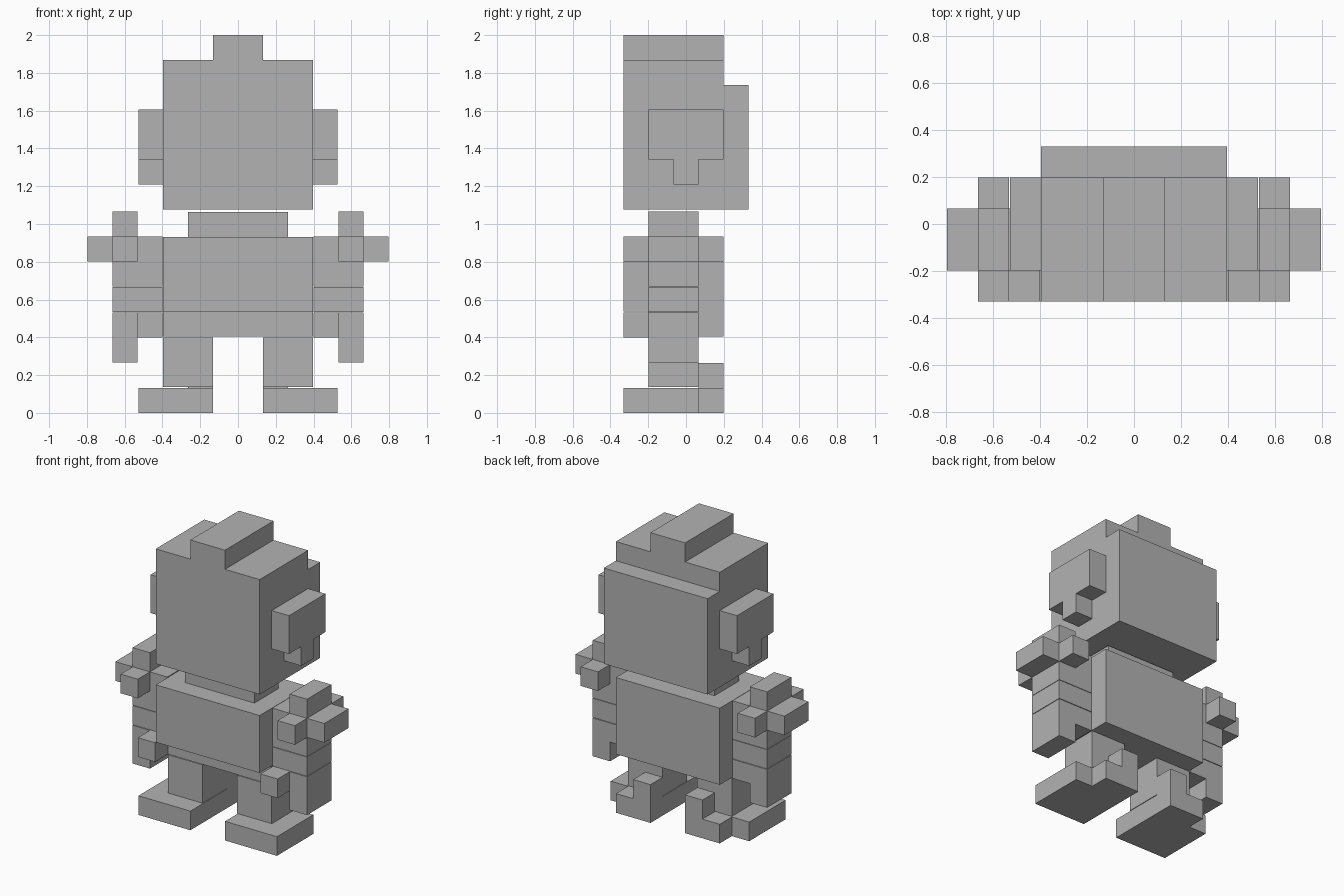
import bpy, bmesh
from itertools import product
from mathutils import Vector

if "Cube" in bpy.data.objects:
    bpy.data.objects.remove(bpy.data.objects["Cube"])

U = 0.132  # block size

grey = bpy.data.materials.new("plain grey")
grey.diffuse_color = (0.45, 0.45, 0.45, 1)
grey.use_nodes = True
grey.node_tree.nodes["Principled BSDF"].inputs["Base Color"].default_value = grey.diffuse_color


def blocks(name, boxes, z=0.0, x=0.0, side=1):
    """Merge block ranges (x0, x1, y0, y1, z0, z1) into one shell of outer faces."""
    cells = set()
    for x0, x1, y0, y1, z0, z1 in boxes:
        cells |= set(product(range(x0, x1), range(y0, y1), range(z0, z1)))
    bm = bmesh.new()
    for c in cells:
        for axis in range(3):
            for d in (0, 1):
                n = list(c)
                n[axis] += 2 * d - 1
                if tuple(n) in cells:
                    continue
                a, b = (axis + 1) % 3, (axis + 2) % 3
                ring = []
                for i, j in ((0, 0), (1, 0), (1, 1), (0, 1)):
                    p = Vector(c)
                    p[axis] += d
                    p[a] += i
                    p[b] += j
                    ring.append(bm.verts.new((side * (p.x * U + x), (p.y - 2.5) * U, p.z * U + z)))
                if (d == 0) != (side < 0):
                    ring.reverse()
                bm.faces.new(ring)
    bmesh.ops.remove_doubles(bm, verts=bm.verts, dist=1e-4)
    bmesh.ops.dissolve_limit(bm, angle_limit=0.01, verts=bm.verts, edges=bm.edges)
    mesh = bpy.data.meshes.new(name)
    bm.to_mesh(mesh)
    bm.free()
    mesh.materials.append(grey)
    bpy.context.collection.objects.link(bpy.data.objects.new(name, mesh))


# Head with stepped back and top crest
blocks("head", [(-3, 3, 0, 4, 0, 6), (-3, 3, 4, 5, 0, 5), (-1, 1, 0, 4, 6, 7)], z=1.077)

# Torso with neck
blocks("torso", [(-3, 3, 0, 4, 1, 4), (-3, 3, 1, 4, 0, 1), (-2, 2, 1, 3, 4, 5)], z=0.404)

for label, s in (("left", -1), ("right", 1)):
    # Ear with small lobe
    blocks(label + "_ear", [(3, 4, 1, 4, 2, 4), (3, 4, 2, 3, 1, 2)], z=1.077, side=s)
    # Upper arm with shoulder studs on top, outside, front and back
    blocks(label + "_upper_arm",
           [(3, 5, 1, 3, 0, 2), (4, 5, 1, 3, 2, 3), (5, 6, 1, 3, 1, 2), (4, 5, 0, 4, 1, 2)],
           z=0.670, x=0.005, side=s)
    # Forearm
    blocks(label + "_forearm", [(3, 5, 1, 3, 0, 1)], z=0.535, x=0.005, side=s)
    # Hand with fingers and thumb
    blocks(label + "_hand", [(3, 5, 1, 3, 1, 2), (4, 5, 1, 3, 0, 1), (3, 4, 0, 1, 1, 2)],
           z=0.267, x=0.005, side=s)
    # Leg
    blocks(label + "_leg", [(1, 3, 1, 3, 1, 3)], z=0.004, side=s)
    # Foot with heel and spur
    blocks(label + "_foot", [(1, 4, 0, 3, 0, 1), (1, 3, 3, 4, 0, 1), (1, 2, 3, 4, 1, 2)], side=s)
